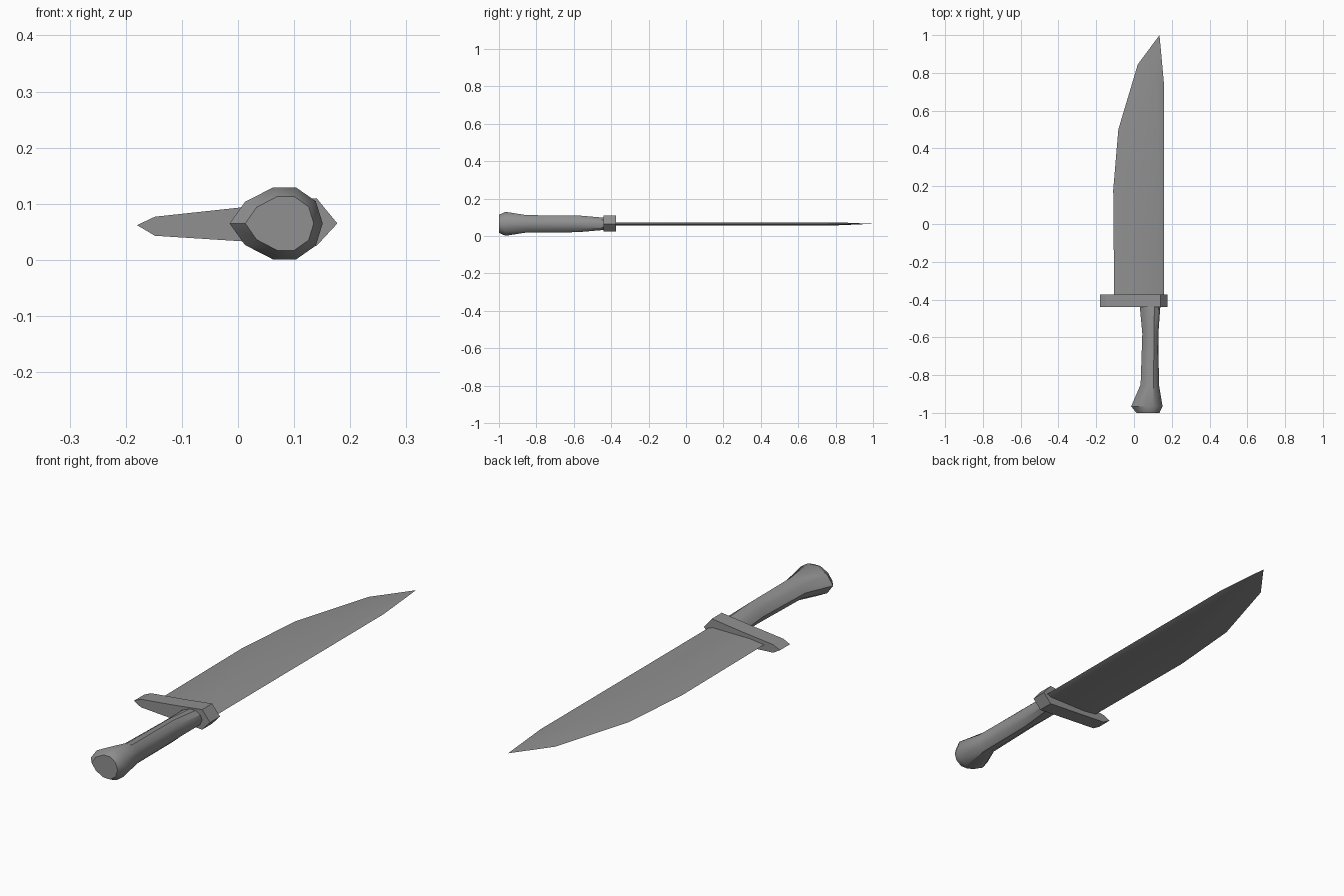
import bpy, bmesh, math

if "Cube" in bpy.data.objects:
    bpy.data.objects.remove(bpy.data.objects["Cube"])

ZC = 0.065  # height of the knife's mid plane

# One dark grey for the whole knife
grey = bpy.data.materials.new("dark_grey")
grey.diffuse_color = (0.28, 0.28, 0.28, 1)
grey.use_nodes = True
grey.node_tree.nodes["Principled BSDF"].inputs["Base Color"].default_value = grey.diffuse_color


def loft(name, rings, smooth_angle=0):
    """Skin a list of closed rings, capping both ends; sharp above smooth_angle."""
    bm = bmesh.new()
    loops = [[bm.verts.new(p) for p in ring] for ring in rings]
    n = len(rings[0])
    for a, b in zip(loops, loops[1:]):
        for i in range(n):
            j = (i + 1) % n
            bm.faces.new((a[i], a[j], b[j], b[i]))
    bm.faces.new(loops[0])
    bm.faces.new(loops[-1])
    bmesh.ops.recalc_face_normals(bm, faces=bm.faces)
    for f in bm.faces:
        f.smooth = smooth_angle > 0
    for e in bm.edges:
        e.smooth = e.calc_face_angle(0) < math.radians(smooth_angle)
    mesh = bpy.data.meshes.new(name)
    bm.to_mesh(mesh)
    bm.free()
    mesh.materials.append(grey)
    obj = bpy.data.objects.new(name, mesh)
    bpy.context.collection.objects.link(obj)
    return obj


# Blade: outer cutting outline on the mid plane, inset flats above and below
edge = [(-0.105, -0.39), (-0.11, 0.18), (-0.083, 0.50), (0.02, 0.845),
        (0.135, 1.0), (0.158, 0.75), (0.158, -0.39)]
flat = [(-0.04, -0.39), (-0.045, 0.17), (-0.02, 0.46), (0.06, 0.73),
        (0.119, 0.81), (0.137, 0.72), (0.137, -0.39)]
half = 0.008
loft("blade", [[(x, y, ZC - half) for x, y in flat],
               [(x, y, ZC) for x, y in edge],
               [(x, y, ZC + half) for x, y in flat]], smooth_angle=60)

# Guard: tapered bar with pointed ends, extruded along the knife
guard = [(-0.18, 0.062), (-0.148, 0.043), (0.01, 0.033), (0.14, 0.025),
         (0.177, 0.065), (0.14, 0.11), (0.01, 0.094), (-0.148, 0.077)]
loft("guard", [[(x, y, z) for x, z in guard] for y in (-0.44, -0.373)])

# Handle: ten-sided section with a pointed finger side, flared into the pommel
section = [(-1, 0), (-0.67, 0.6), (-0.07, 1), (0.43, 1), (0.85, 0.62)]
section += [(1, 0)] + [(x, -z) for x, z in section[:0:-1]]
# y, left x, right x, half height
stations = [(-1.0, 0.013, 0.135, 0.048), (-0.965, -0.015, 0.151, 0.064),
            (-0.85, 0.035, 0.132, 0.046), (-0.58, 0.044, 0.129, 0.045),
            (-0.43, 0.03, 0.14, 0.032)]
loft("handle", [[((l + r) / 2 + u * (r - l) / 2, y, ZC + v * h)
                 for u, v in section] for y, l, r, h in stations], smooth_angle=35)
